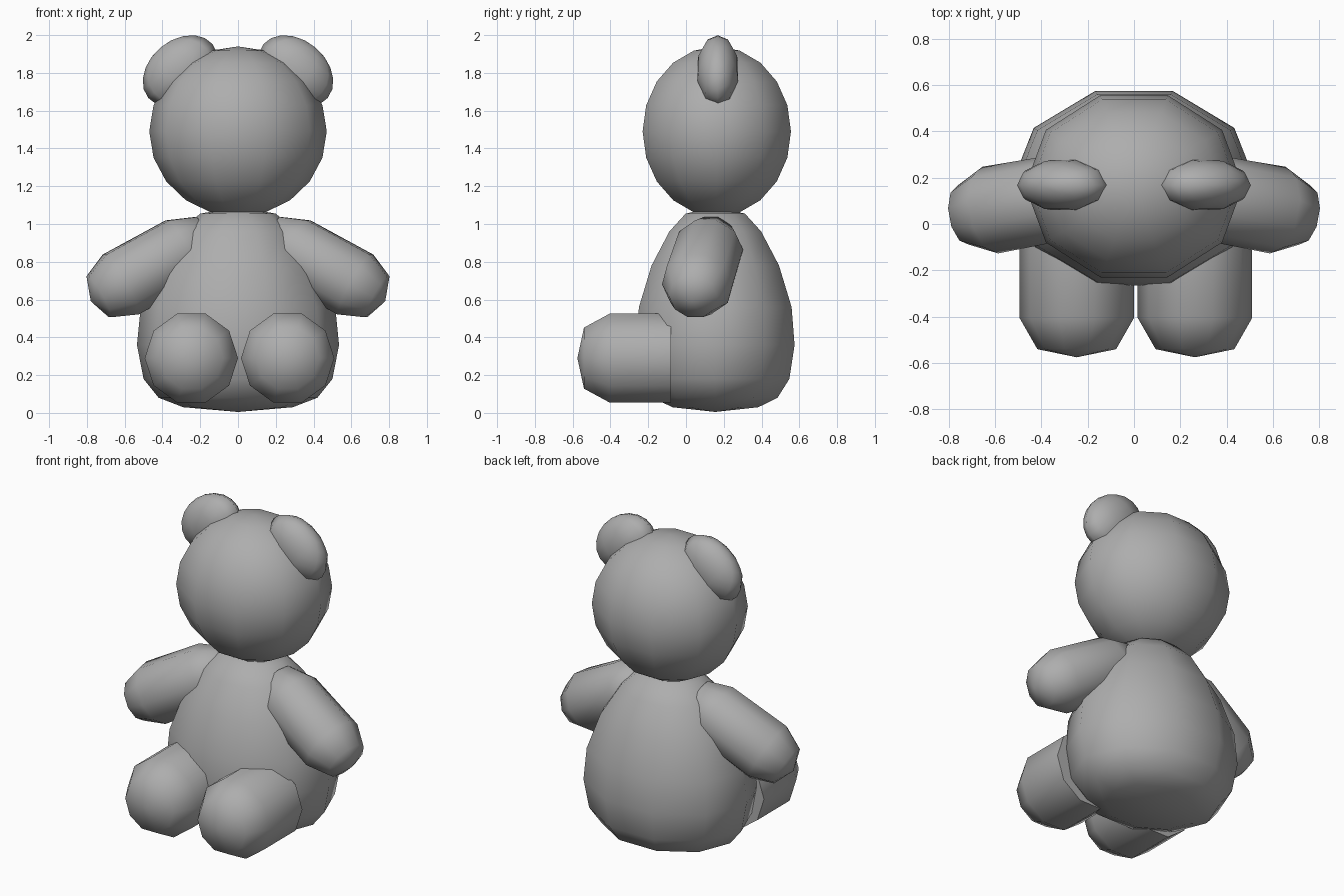
import bpy, bmesh
from math import sin, cos, pi, radians
from mathutils import Vector, Matrix

if "Cube" in bpy.data.objects:
    bpy.data.objects.remove(bpy.data.objects["Cube"], do_unlink=True)

SIDES = 10
GREY = (0.42, 0.42, 0.42, 1)
fur = bpy.data.materials.new("grey_plush")
fur.use_nodes = True
fur.diffuse_color = GREY
fur.node_tree.nodes["Principled BSDF"].inputs["Base Color"].default_value = GREY


def lathe(name, profile, matrix):
    """Spin (radius, height) points around local z, then place with matrix."""
    bm = bmesh.new()
    rings = []
    for r, h in profile:
        n = SIDES if r > 0 else 1
        rings.append([bm.verts.new((r * cos(2 * pi * i / SIDES), r * sin(2 * pi * i / SIDES), h))
                      for i in range(n)])
    for low, high in zip(rings, rings[1:]):
        for i in range(SIDES):
            j = (i + 1) % SIDES
            corners = [low[i % len(low)], low[j % len(low)], high[j % len(high)], high[i % len(high)]]
            bm.faces.new(list(dict.fromkeys(corners)))
    bm.transform(matrix)
    bmesh.ops.recalc_face_normals(bm, faces=bm.faces)
    mesh = bpy.data.meshes.new(name)
    bm.to_mesh(mesh)
    bm.free()
    mesh.materials.append(fur)
    mesh.shade_smooth()
    mesh.set_sharp_from_angle(angle=radians(75))
    obj = bpy.data.objects.new(name, mesh)
    bpy.context.collection.objects.link(obj)
    return obj


def ball_profile(steps=10):
    return [(sin(pi * i / steps) if 0 < i < steps else 0, -cos(pi * i / steps)) for i in range(steps + 1)]


def scale(x, y, z):
    return Matrix.Diagonal((x, y, z, 1))


# Pear-shaped body
body_profile = [(0, 0.005), (0.29, 0.03), (0.42, 0.08), (0.50, 0.18), (0.535, 0.36),
                (0.515, 0.56), (0.43, 0.78), (0.31, 0.96), (0.2, 1.055), (0, 1.09)]
lathe("body", body_profile, Matrix.Translation((0, 0.155, 0)) @ scale(1, 0.825, 1))

# Head
lathe("head", ball_profile(), Matrix.Translation((0, 0.163, 1.49)) @ scale(0.47, 0.413, 0.45))

for side, label in ((1, "left"), (-1, "right")):
    # Flattened ear, leaning outward
    lathe(label + "_ear", ball_profile(),
          Matrix.Translation((side * 0.305, 0.168, 1.81))
          @ Matrix.Rotation(side * radians(40), 4, 'Y') @ scale(0.222, 0.113, 0.163))

    # Rounded arm from shoulder to hand
    shoulder = Vector((side * 0.29, 0.12, 0.865))
    hand = Vector((side * 0.62, 0.06, 0.68))
    axis = hand - shoulder
    reach = axis.length
    arm_profile = [(0, -0.18), (0.125, -0.14), (0.185, 0), (0.19, reach), (0.13, reach + 0.135), (0, reach + 0.185)]
    lathe(label + "_arm", arm_profile,
          Matrix.Translation(shoulder) @ axis.to_track_quat('Z', 'Y').to_matrix().to_4x4())

    # Stubby leg pointing forward
    leg_profile = [(0, 0.08), (0.247, 0.08), (0.247, 0.405), (0.17, 0.54), (0, 0.575)]
    lathe(label + "_leg", leg_profile,
          Matrix.Translation((side * 0.255 + 0.008, 0, 0.29)) @ Matrix.Rotation(radians(90), 4, 'X'))
